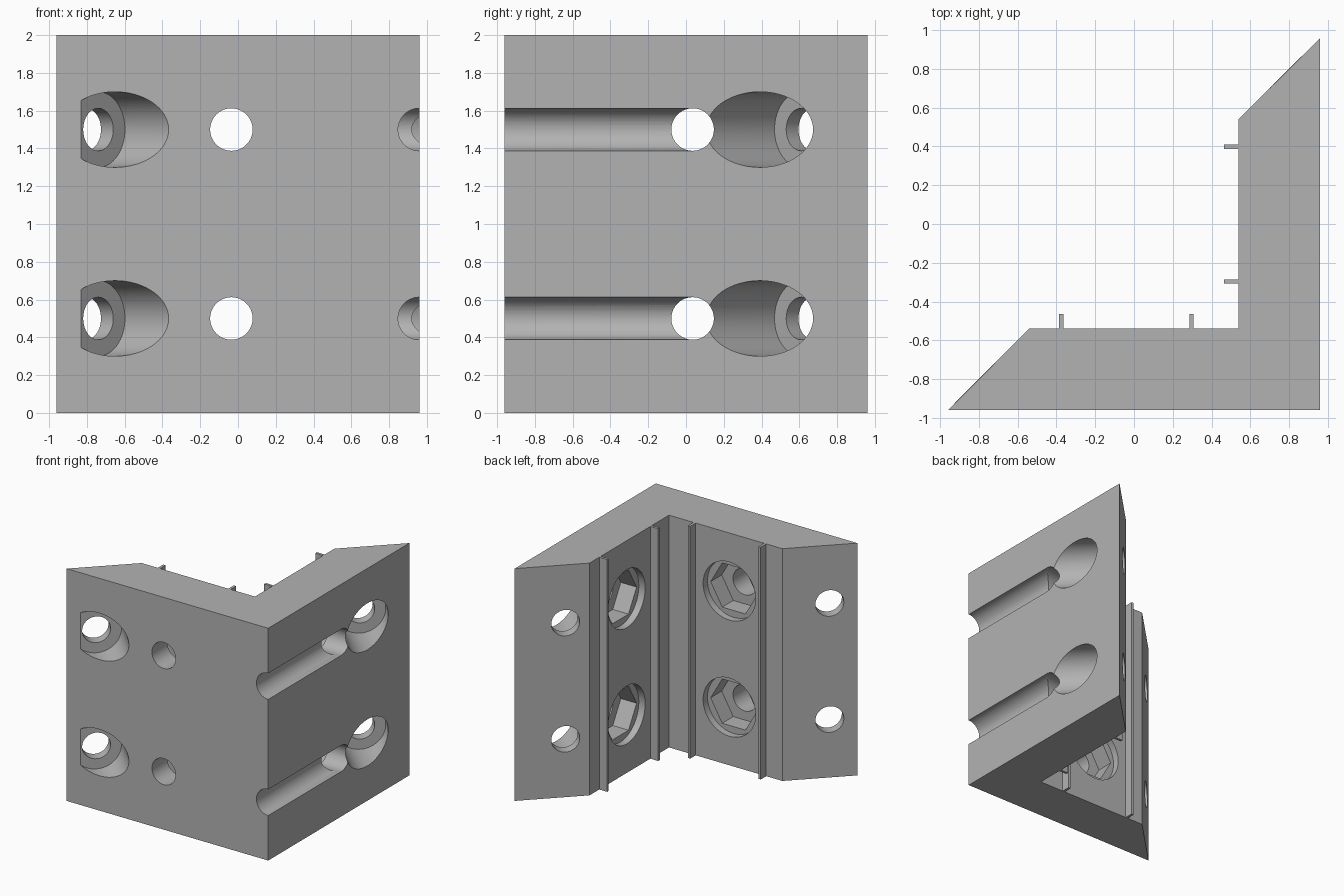
import bpy, bmesh
from math import cos, sin, tau, radians
from mathutils import Matrix, Vector

if "Cube" in bpy.data.objects:
    bpy.data.objects.remove(bpy.data.objects["Cube"], do_unlink=True)

grey = bpy.data.materials.new("plain_grey")
grey.use_nodes = True
grey.diffuse_color = (0.45, 0.45, 0.45, 1)
grey.node_tree.nodes["Principled BSDF"].inputs["Base Color"].default_value = grey.diffuse_color

HALF, INNER, HEIGHT = 0.96, 0.54, 2.0
BORE, HEAD, RECESS, HEX = 0.1125, 0.2, 0.25, 0.22
LEVELS = (0.5, 1.5)


def prism(name, outline, length, matrix=Matrix()):
    """Extrude a flat outline along local z and place it."""
    bm = bmesh.new()
    face = bm.faces.new([bm.verts.new((x, y, 0)) for x, y in outline])
    top = bmesh.ops.extrude_face_region(bm, geom=[face])["geom"]
    bmesh.ops.translate(bm, vec=(0, 0, length),
                        verts=[v for v in top if isinstance(v, bmesh.types.BMVert)])
    bmesh.ops.recalc_face_normals(bm, faces=bm.faces)
    bm.transform(matrix)
    mesh = bpy.data.meshes.new(name)
    bm.to_mesh(mesh)
    bm.free()
    mesh.materials.append(grey)
    obj = bpy.data.objects.new(name, mesh)
    bpy.context.collection.objects.link(obj)
    return obj


def cut(start, direction, radius, length, sides=64):
    """Subtract a round or hexagonal bore from the bracket."""
    outline = [(radius * cos(tau * i / sides), radius * sin(tau * i / sides))
               for i in range(sides)]
    turn = Vector(direction).to_track_quat('Z', 'Y').to_matrix().to_4x4()
    cutter = prism("cutter", outline, length, Matrix.Translation(start) @ turn)
    cutter.hide_render = True
    mod = bracket.modifiers.new("bore", 'BOOLEAN')
    mod.operation = 'DIFFERENCE'
    mod.solver = 'EXACT'
    mod.object = cutter
    bpy.ops.object.modifier_apply(modifier=mod.name)
    bpy.data.objects.remove(cutter, do_unlink=True)


# Corner bracket with mitred ends
bracket = prism("corner_bracket", [(-HALF, -HALF), (HALF, -HALF), (HALF, HALF),
                                   (INNER, INNER), (INNER, -INNER), (-INNER, -INNER)], HEIGHT)
bpy.ops.object.select_all(action='DESELECT')
bracket.select_set(True)
bpy.context.view_layer.objects.active = bracket

for z in LEVELS:
    # Straight bores with a round recess and nut pocket on the inner faces
    for spot, axis in (((-0.035, -INNER), Vector((0, -1, 0))),
                       ((INNER, 0.035), Vector((1, 0, 0)))):
        start = Vector((*spot, z)) - axis * 0.1
        cut(start, axis, RECESS, 0.16)
        cut(start, axis, HEX, 0.31, 6)
        cut(start, axis, BORE, 0.7)

    # Open half-round groove along the outer side face
    cut((HALF, -1.1, z), (0, 1, 0), BORE, 1.135)

    # Slanted screw holes through the mitred ends, with head counterbores
    slant = Vector((1, -1, 0)).normalized()
    for seat in ((-0.74, -0.87), (0.74, 0.61)):
        start = Vector((*seat, z))
        cut(start, slant, HEAD, 0.7)
        cut(start - slant * 0.3, slant, BORE, 0.4)

bpy.ops.object.shade_smooth_by_angle(angle=radians(25))


# Thin upright ribs on the inner faces
def rib(name, x0, x1, y0, y1):
    prism(name, [(x0, y0), (x1, y0), (x1, y1), (x0, y1)], HEIGHT)


for i, x in enumerate((-0.375, 0.297)):
    rib(f"front_arm_rib_{i + 1}", x - 0.011, x + 0.011, -INNER - 0.01, -0.465)
for i, y in enumerate((-0.297, 0.398)):
    rib(f"side_arm_rib_{i + 1}", 0.465, INNER + 0.01, y - 0.011, y + 0.011)
